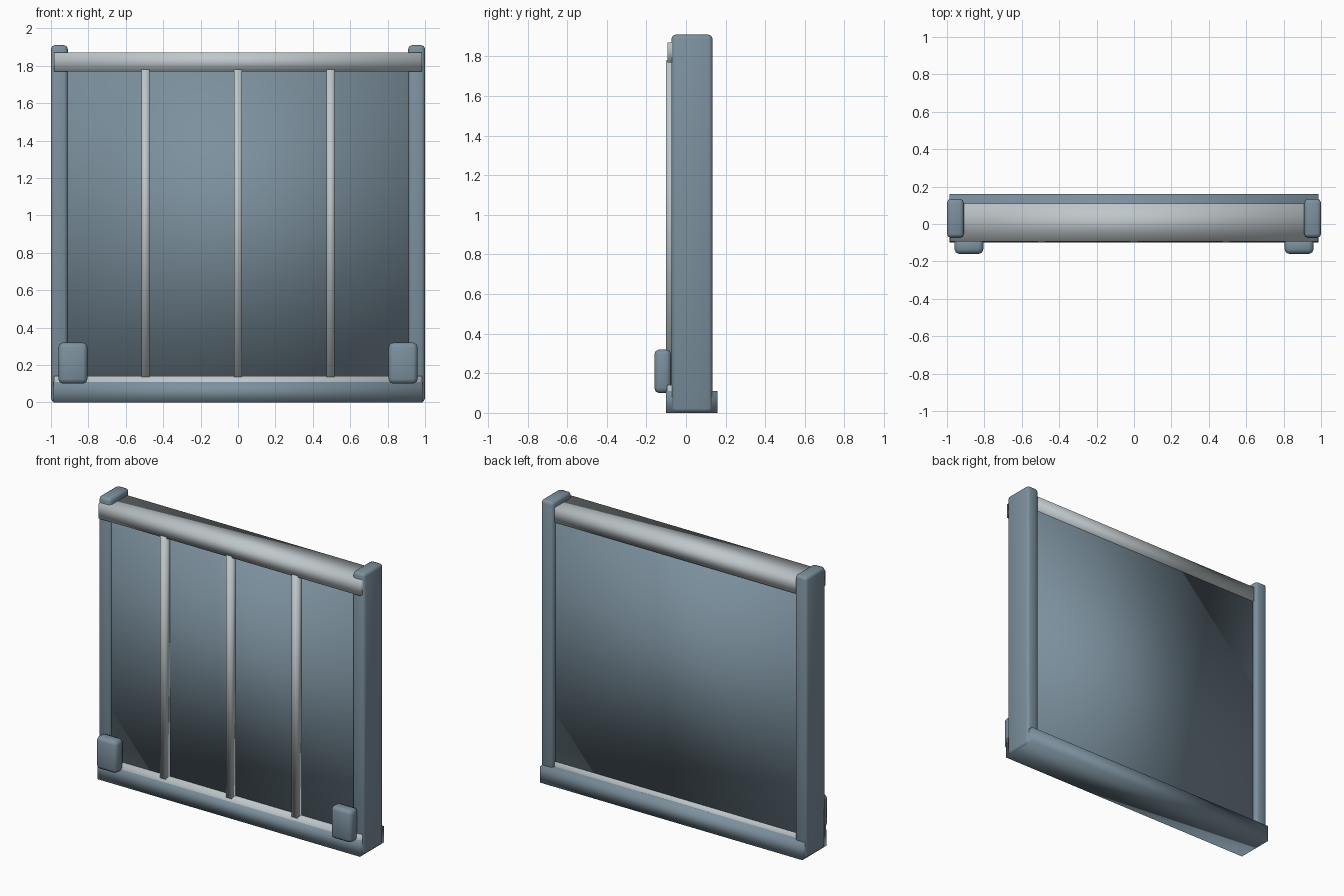
import bpy
from mathutils import Vector

# Remove the default object
cube = bpy.data.objects.get("Cube")
if cube:
    bpy.data.objects.remove(cube, do_unlink=True)


def material(name, rgb):
    mat = bpy.data.materials.new(name)
    mat.use_nodes = True
    color = (*rgb, 1.0)
    mat.diffuse_color = color
    mat.node_tree.nodes["Principled BSDF"].inputs["Base Color"].default_value = color
    return mat


steel_blue = material("steel_blue", (0.20, 0.28, 0.34))
pale_grey = material("pale_grey", (0.52, 0.57, 0.59))


def box(name, low, high, mat, bevel=0.0):
    """Smooth shaded box between two corners, optionally with softened edges."""
    low, high = Vector(low), Vector(high)
    bpy.ops.mesh.primitive_cube_add(size=1, location=(low + high) / 2)
    obj = bpy.context.object
    obj.name = name
    obj.scale = high - low
    bpy.ops.object.transform_apply(location=False, rotation=False, scale=True)
    obj.data.materials.append(mat)
    if bevel:
        mod = obj.modifiers.new("soft_edges", "BEVEL")
        mod.width = bevel
        mod.segments = 2
    bpy.ops.object.shade_smooth()
    return obj


# Main panel
box("panel", (-0.93, -0.055, 0.08), (0.93, 0.10, 1.82), steel_blue)

# Horizontal rails and base
box("top_rail", (-0.985, -0.093, 1.77), (0.985, 0.11, 1.87), pale_grey)
box("lower_rail", (-0.985, -0.095, 0.04), (0.985, 0.11, 0.14), pale_grey)
box("base_rail", (-0.987, -0.10, 0.0), (0.987, 0.16, 0.11), steel_blue)

# Side posts and front latches
for side, sign in (("left", 1), ("right", -1)):
    xs = sorted((sign * 0.91, sign * 1.0))
    box(side + "_post", (xs[0], -0.073, 0.002), (xs[1], 0.134, 1.91), steel_blue, 0.02)
    xs = sorted((sign * 0.805, sign * 0.96))
    box(side + "_latch", (xs[0], -0.16, 0.10), (xs[1], -0.075, 0.32), steel_blue, 0.025)

# Vertical front bars
for name, x in (("right", -0.495), ("middle", 0.0), ("left", 0.495)):
    box(name + "_bar", (x - 0.021, -0.10, 0.135), (x + 0.021, -0.05, 1.78), pale_grey)
